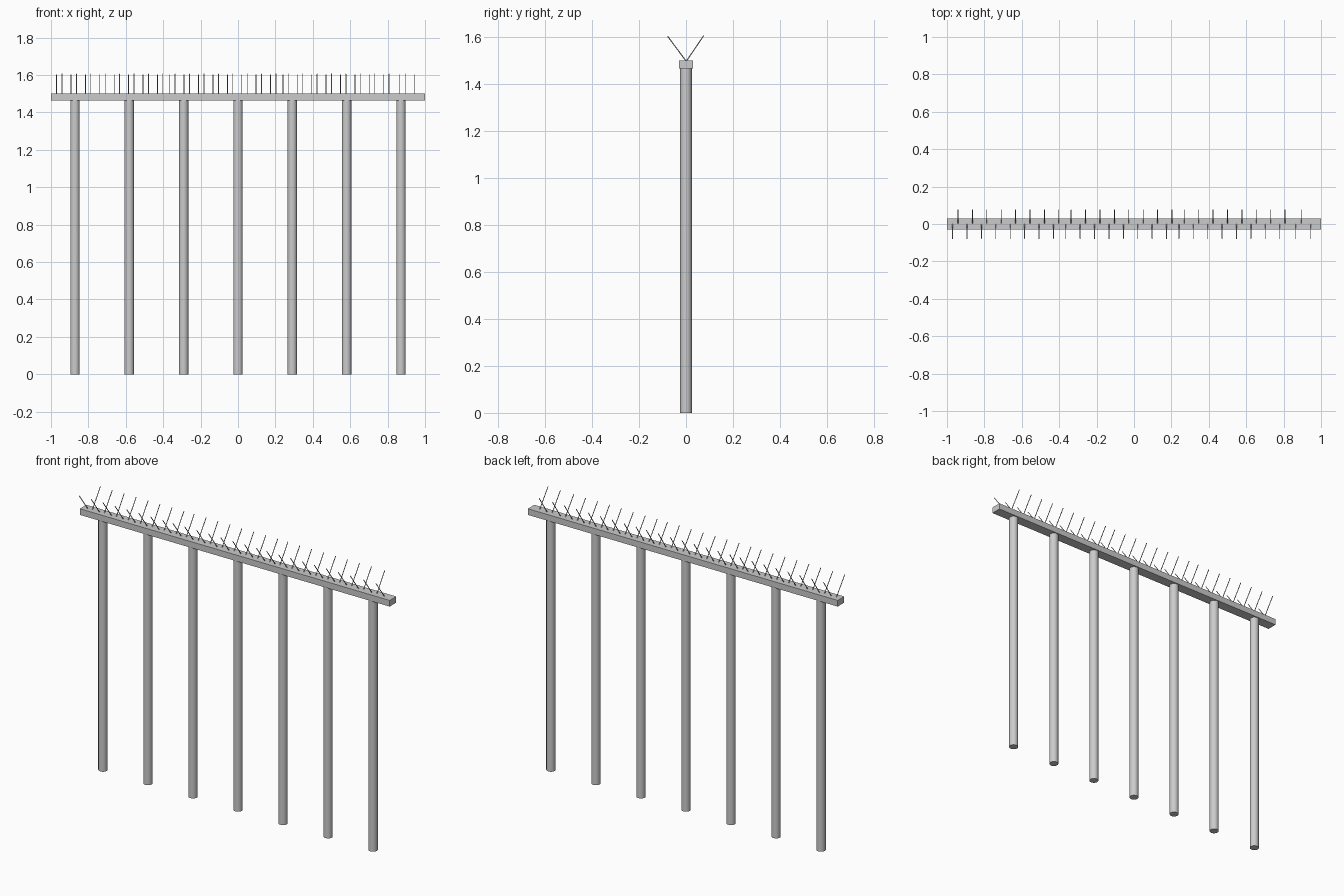
import bpy
from mathutils import Vector

if "Cube" in bpy.data.objects:
    bpy.data.objects.remove(bpy.data.objects["Cube"])


def rod(name, a, b, radius, sides):
    a, b = Vector(a), Vector(b)
    d = b - a
    bpy.ops.mesh.primitive_cylinder_add(vertices=sides, radius=radius,
                                        depth=d.length, location=(a + b) / 2)
    ob = bpy.context.object
    ob.name = name
    ob.rotation_euler = d.to_track_quat('Z', 'Y').to_euler()
    bpy.ops.object.shade_smooth_by_angle()
    return ob


# Top rail
bpy.ops.mesh.primitive_cube_add(size=1, location=(0, 0, 1.482))
rail = bpy.context.object
rail.name = "top_rail"
rail.dimensions = (2, 0.06, 0.036)
bpy.ops.object.transform_apply(location=False, rotation=False, scale=True)

# Seven round posts
for i in range(7):
    x = (i - 3) * 0.2905
    rod(f"post_{i + 1}", (x, 0, 0), (x, 0, 1.466), 0.025, 24)

# Bird spikes: three strips of eight pairs, plus a short end piece
xs = [-0.97 + strip * 0.605 + k * 0.077 for strip in range(3) for k in range(8)]
xs += [0.865, 0.945]
for i, x in enumerate(xs):
    rod(f"front_spike_{i + 1}", (x, 0, 1.497), (x, -0.078, 1.602), 0.0022, 8)
    if i < len(xs) - 1:
        xb = x + 0.029
        rod(f"back_spike_{i + 1}", (xb, 0.002, 1.497), (xb, 0.076, 1.606), 0.0022, 8)
